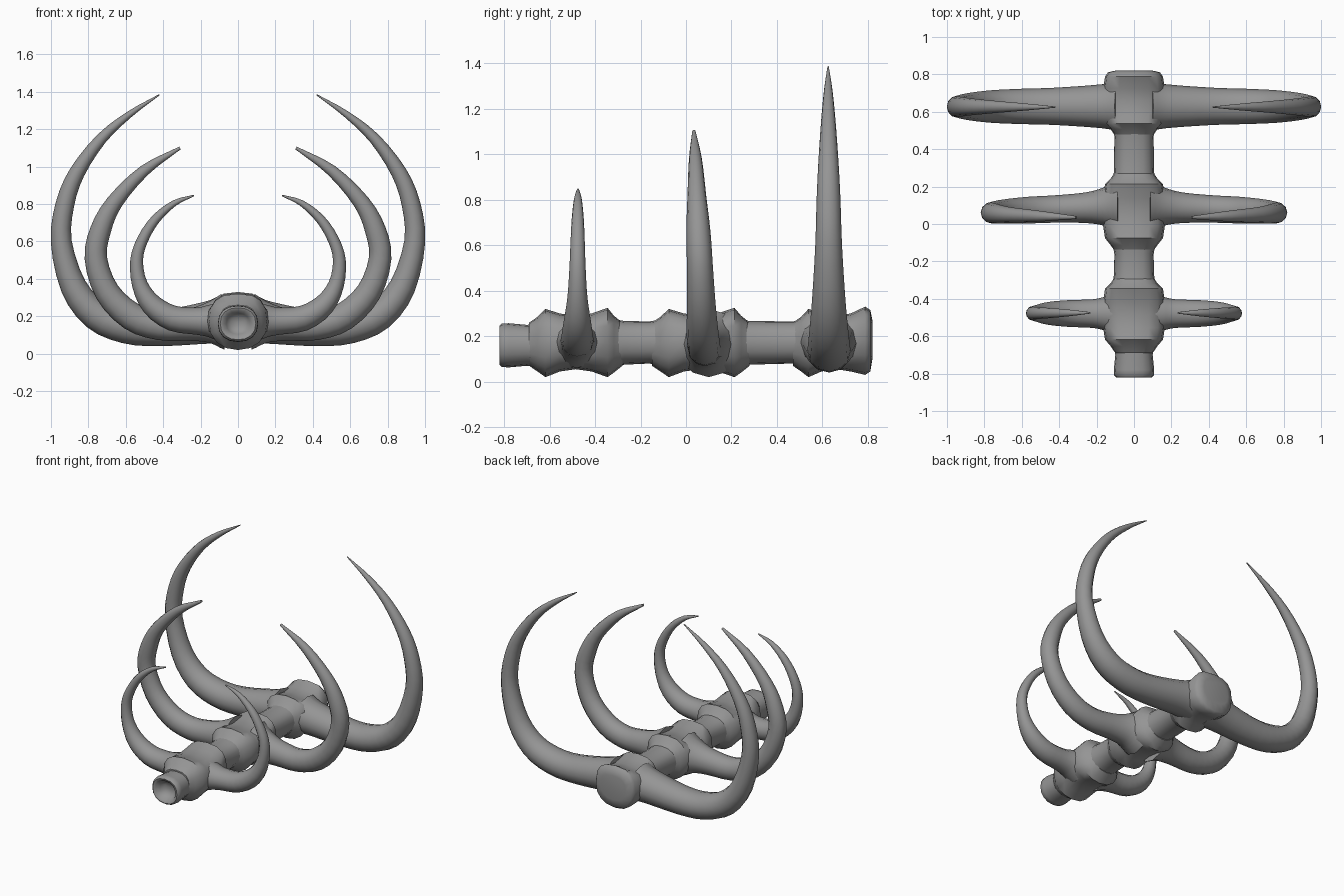
import bpy, bmesh, math
from mathutils import Vector

cube = bpy.data.objects.get("Cube")
if cube:
    bpy.data.objects.remove(cube)

grey = bpy.data.materials.new("bone grey")
grey.use_nodes = True
colour = (0.3, 0.3, 0.3, 1)
grey.diffuse_color = colour
grey.node_tree.nodes["Principled BSDF"].inputs["Base Color"].default_value = colour


def skin(name, rings):
    """Bridge equal rings of points into one closed tube."""
    bm = bmesh.new()
    loops = [[bm.verts.new(p) for p in ring] for ring in rings]
    for a, b in zip(loops, loops[1:]):
        n = len(a)
        for i in range(n):
            j = (i + 1) % n
            bm.faces.new((a[i], a[j], b[j], b[i]))
    bm.faces.new(loops[0][::-1])
    bm.faces.new(loops[-1])
    bmesh.ops.recalc_face_normals(bm, faces=bm.faces)
    mesh = bpy.data.meshes.new(name)
    bm.to_mesh(mesh)
    bm.free()
    mesh.materials.append(grey)
    obj = bpy.data.objects.new(name, mesh)
    bpy.context.collection.objects.link(obj)
    bpy.ops.object.select_all(action='DESELECT')
    obj.select_set(True)
    bpy.context.view_layer.objects.active = obj
    bpy.ops.object.shade_smooth_by_angle(angle=math.radians(50))
    return obj


def power(v, e):
    return math.copysign(abs(v) ** e, v)


def spine_ring(y, width, low, high, square, sides=16):
    """Rounded cross-section, boxier on its upper half."""
    mid, half = (low + high) / 2, (high - low) / 2
    ring = []
    for i in range(sides):
        a = math.tau * i / sides
        e = square if math.sin(a) > 0 else 0.9
        ring.append((width * power(math.cos(a), e), y,
                     mid + half * power(math.sin(a), e)))
    return ring


def spine_part(name, profile, square):
    return skin(name, [spine_ring(*p, square) for p in profile])


def vertebra(name, front, back, end):
    """Waisted block with raised rims; end closes the rear of the last one."""
    length = back - front
    at = lambda t: front + length * t
    profile = [(front - 0.03, 0.1, 0.07, 0.26), (at(0.02), 0.125, 0.045, 0.285),
               (at(0.12), 0.155, 0.02, 0.32), (at(0.3), 0.165, 0.045, 0.3),
               (at(0.5), 0.165, 0.055, 0.29), (at(0.7), 0.165, 0.045, 0.3)]
    if end:
        profile += [(at(0.9), 0.155, 0.03, 0.33), (at(0.97), 0.14, 0.045, 0.315),
                    (back, 0.1, 0.1, 0.27)]
    else:
        profile += [(at(0.9), 0.155, 0.02, 0.325), (at(0.98), 0.125, 0.04, 0.29),
                    (back + 0.03, 0.1, 0.07, 0.26)]
    return spine_part(name, profile, 0.75)


# Spine: three vertebrae joined by narrow necks
vertebra("front_vertebra", -0.66, -0.31, False)
vertebra("middle_vertebra", -0.12, 0.25, False)
vertebra("rear_vertebra", 0.5, 0.82, True)
for name, a, b in (("front_neck", -0.35, -0.08), ("rear_neck", 0.2, 0.55)):
    spine_part(name, [(a, 0.12, 0.06, 0.28), (a + 0.08, 0.107, 0.075, 0.267),
                      (b - 0.08, 0.105, 0.08, 0.265), (b, 0.12, 0.06, 0.28)], 0.8)

# Front stub with a hollow socket
stub = [(-0.6, 0.11, 0.06, 0.26)]
for y, r in ((-0.7, 0.1), (-0.78, 0.108), (-0.81, 0.106), (-0.82, 0.095),
             (-0.815, 0.078), (-0.785, 0.062), (-0.765, 0.04), (-0.76, 0.01)):
    stub.append((y, r, 0.16 - r * 0.9, 0.16 + r * 0.9))
spine_part("front_stub", stub, 0.85)


def spline(points, steps=3):
    """Catmull-Rom through the control points."""
    pts = [Vector(p) for p in points]
    pts = [2 * pts[0] - pts[1]] + pts + [2 * pts[-1] - pts[-2]]
    out = []
    for a, b, c, d in zip(pts, pts[1:], pts[2:], pts[3:]):
        for s in range(steps):
            t = s / steps
            out.append(0.5 * (2 * b + (c - a) * t + (2 * a - 5 * b + 4 * c - d) * t * t
                              + (3 * b - a - 3 * c + d) * t ** 3))
    return out + [pts[-2]]


def rib(name, path, y_root, y_tip, depth, sides=12):
    """Curved tapering tusk; path holds x, z and radius."""
    path = spline(path)
    for side, label in ((1, "left_"), (-1, "right_")):
        rings = []
        for k, (x, z, r) in enumerate(path):
            before, after = path[max(k - 1, 0)], path[min(k + 1, len(path) - 1)]
            run = Vector((after.x - before.x, after.y - before.y)).normalized()
            y = y_root + (y_tip - y_root) * k / (len(path) - 1)
            ring = []
            for i in range(sides):
                a = math.tau * i / sides
                u, v = r * math.cos(a), r * depth * math.sin(a)
                ring.append((side * (x - run.y * u), y + v, z + run.x * u))
            rings.append(ring)
        skin(label + name, rings)


# Ribs grow larger towards the rear
rib("front_rib", [(0.08, 0.17, 0.11), (0.15, 0.175, 0.088), (0.22, 0.175, 0.073),
                  (0.35, 0.19, 0.068), (0.46, 0.26, 0.058), (0.525, 0.37, 0.042),
                  (0.542, 0.5, 0.034), (0.51, 0.61, 0.03), (0.44, 0.72, 0.025),
                  (0.34, 0.805, 0.016), (0.235, 0.846, 0.004)], -0.48, -0.475, 1.05)
rib("middle_rib", [(0.08, 0.17, 0.15), (0.16, 0.165, 0.108), (0.26, 0.155, 0.086),
                   (0.42, 0.15, 0.077), (0.57, 0.2, 0.075), (0.7, 0.33, 0.067),
                   (0.76, 0.51, 0.06), (0.735, 0.66, 0.056), (0.66, 0.81, 0.044),
                   (0.5, 0.98, 0.03), (0.31, 1.1, 0.008)], 0.1, 0.035, 0.95)
rib("rear_rib", [(0.08, 0.18, 0.13), (0.17, 0.165, 0.112), (0.42, 0.135, 0.095),
                 (0.6, 0.145, 0.09), (0.76, 0.21, 0.083), (0.88, 0.36, 0.07),
                 (0.945, 0.6, 0.056), (0.925, 0.8, 0.05), (0.86, 0.97, 0.042),
                 (0.73, 1.15, 0.03), (0.58, 1.28, 0.018), (0.42, 1.385, 0.003)],
    0.63, 0.625, 1.05)
